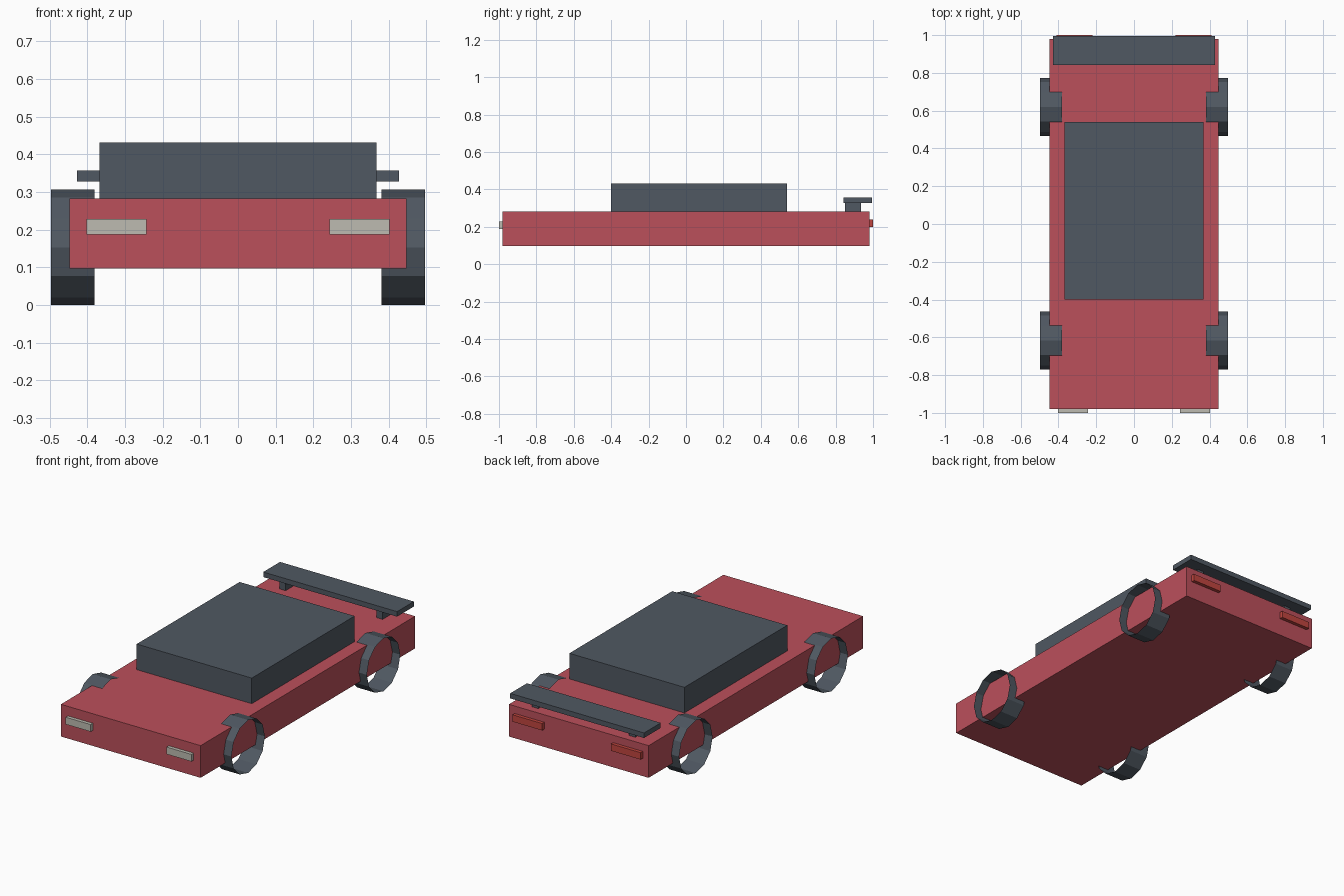
import bpy
import bmesh
from mathutils import Matrix, Vector
from math import pi

default = bpy.data.objects.get("Cube")
if default:
    bpy.data.objects.remove(default, do_unlink=True)


def make_material(name, rgb):
    mat = bpy.data.materials.new(name)
    mat.use_nodes = True
    mat.diffuse_color = (*rgb, 1)
    mat.node_tree.nodes["Principled BSDF"].inputs["Base Color"].default_value = (*rgb, 1)
    return mat


red = make_material("body red", (0.5, 0.08, 0.105))
grey = make_material("slate grey", (0.08, 0.098, 0.122))
cream = make_material("headlight cream", (0.51, 0.5, 0.44))
lamp_red = make_material("tail light red", (0.53, 0.06, 0.05))


def finish(name, bm, mat):
    mesh = bpy.data.meshes.new(name)
    bm.to_mesh(mesh)
    bm.free()
    mesh.materials.append(mat)
    obj = bpy.data.objects.new(name, mesh)
    bpy.context.collection.objects.link(obj)
    return obj


def box(name, low, high, mat):
    low, high = Vector(low), Vector(high)
    bm = bmesh.new()
    bmesh.ops.create_cube(bm, size=1)
    bmesh.ops.scale(bm, vec=high - low, verts=bm.verts)
    bmesh.ops.translate(bm, vec=(low + high) / 2, verts=bm.verts)
    return finish(name, bm, mat)


def wheel(name, x, y):
    # Open twelve-sided band, axle along x
    bm = bmesh.new()
    bmesh.ops.create_cone(bm, cap_ends=False, segments=12, radius1=0.153,
                          radius2=0.153, depth=0.116,
                          matrix=Matrix.Translation((x, y, 0.153)) @ Matrix.Rotation(pi / 2, 4, "Y"))
    return finish(name, bm, grey)


# Body and cabin
box("body", (-0.447, -0.98, 0.097), (0.447, 0.98, 0.283), red)
box("cabin", (-0.368, -0.4, 0.283), (0.368, 0.54, 0.431), grey)

# Rear wing
box("spoiler", (-0.428, 0.842, 0.328), (0.428, 0.995, 0.357), grey)

# Paired parts
for side, s in (("left", 1), ("right", -1)):
    def paired(name, inner, outer, y, z, mat):
        xs = sorted((s * inner, s * outer))
        box(f"{side}_{name}", (xs[0], y[0], z[0]), (xs[1], y[1], z[1]), mat)

    paired("spoiler_strut", 0.29, 0.33, (0.85, 0.935), (0.283, 0.328), grey)
    paired("headlight", 0.243, 0.402, (-1, -0.98), (0.187, 0.228), cream)
    paired("tail_light", 0.22, 0.41, (0.98, 1), (0.2, 0.24), lamp_red)
    for end, y in (("front", -0.617), ("rear", 0.62)):
        wheel(f"{end}_{side}_wheel", s * 0.439, y)
